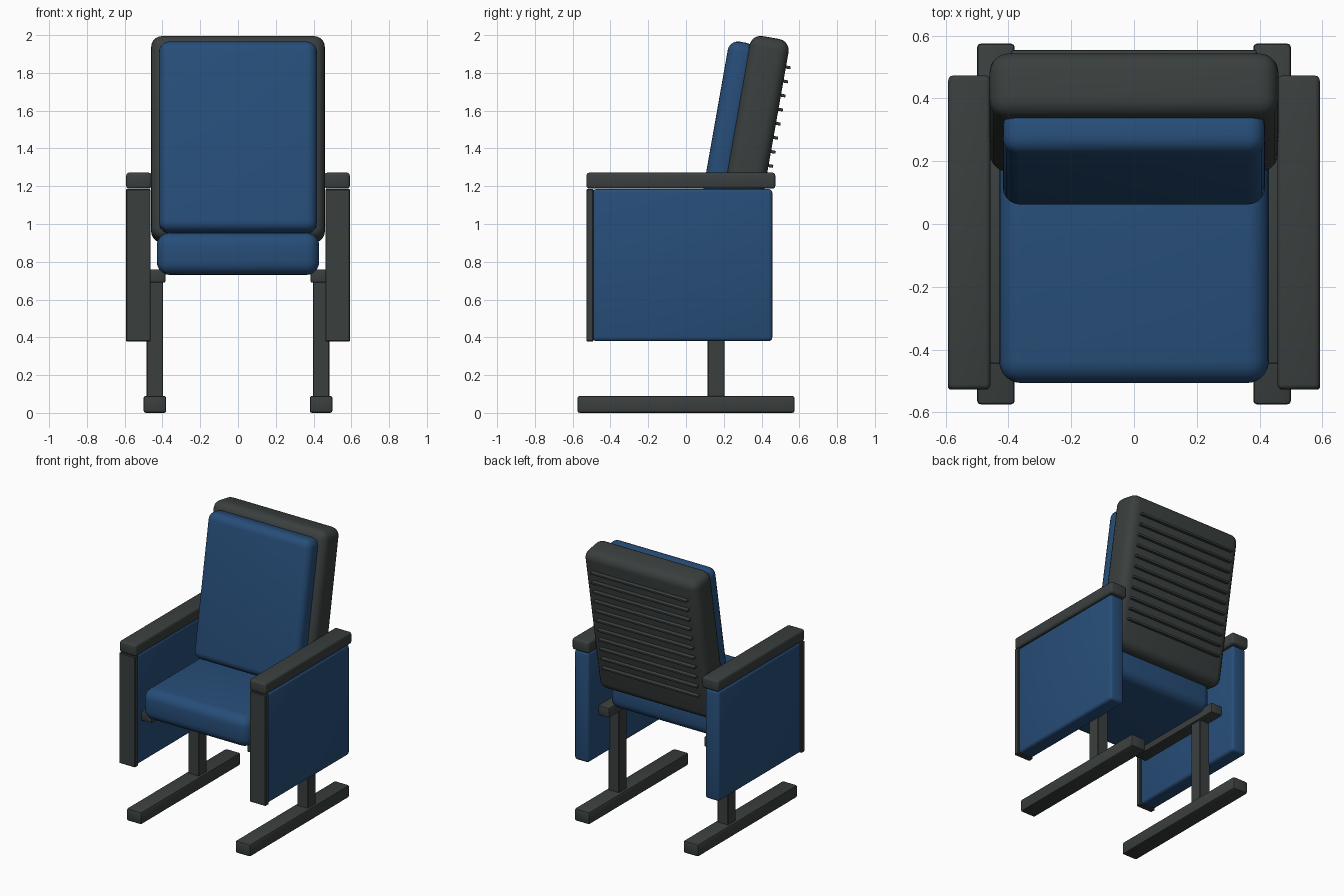
import bpy, bmesh, math
from mathutils import Matrix

if "Cube" in bpy.data.objects:
    bpy.data.objects.remove(bpy.data.objects["Cube"])


def material(name, rgb):
    m = bpy.data.materials.new(name)
    m.diffuse_color = (*rgb, 1)
    m.use_nodes = True
    m.node_tree.nodes["Principled BSDF"].inputs["Base Color"].default_value = m.diffuse_color
    return m


BLUE = material("blue_fabric", (0.02, 0.075, 0.19))
DARK = material("dark_grey", (0.042, 0.05, 0.049))


def box(name, mat, x, y, z, bevel=0.01, segments=2, matrix=None):
    """Rounded box spanning the given (min, max) ranges."""
    bm = bmesh.new()
    bmesh.ops.create_cube(bm, size=1)
    for v in bm.verts:
        for i, (lo, hi) in enumerate((x, y, z)):
            v.co[i] = lo if v.co[i] < 0 else hi
    if bevel:
        bmesh.ops.bevel(bm, geom=bm.edges[:], offset=bevel, segments=segments,
                        profile=0.5, affect='EDGES')
    if matrix:
        bm.transform(matrix)
    me = bpy.data.meshes.new(name)
    bm.to_mesh(me)
    bm.free()
    me.materials.append(mat)
    ob = bpy.data.objects.new(name, me)
    bpy.context.collection.objects.link(ob)
    bpy.context.view_layer.objects.active = ob
    ob.select_set(True)
    bpy.ops.object.shade_smooth_by_angle(angle=math.radians(35))
    ob.select_set(False)
    return ob


def pair(name, mat, x, y, z, **kw):
    """Matching parts on both sides."""
    box("right_" + name, mat, x, y, z, **kw)
    box("left_" + name, mat, (-x[1], -x[0]), y, z, **kw)


# Base: floor rails, posts and seat brackets
pair("floor_rail", DARK, (0.38, 0.50), (-0.575, 0.575), (0, 0.09), bevel=0.012)
pair("post", DARK, (0.397, 0.484), (0.115, 0.205), (0.08, 0.72), bevel=0.004, segments=1)
pair("seat_bracket", DARK, (0.385, 0.475), (-0.445, 0.34), (0.69, 0.76), bevel=0.006)

# Arms: upholstered panel, front trim and armrest
pair("side_panel", BLUE, (0.47, 0.585), (-0.495, 0.457), (0.38, 1.185), bevel=0.02, segments=3)
pair("front_trim", DARK, (0.463, 0.592), (-0.527, -0.49), (0.378, 1.185), bevel=0.004, segments=1)
pair("armrest", DARK, (0.457, 0.592), (-0.527, 0.473), (1.187, 1.272), bevel=0.016, segments=3)

# Seat cushion
box("seat_cushion", BLUE, (-0.43, 0.43), (-0.507, 0.29), (0.73, 0.955), bevel=0.07, segments=5)

# Reclined backrest: shell, cushion and horizontal ribs
tilt = Matrix.Rotation(math.radians(-10), 4, 'X')
box("back_shell", DARK, (-0.46, 0.46), (-0.007, 0.203), (0.94, 2.035),
    bevel=0.06, segments=5, matrix=tilt)
box("back_cushion", BLUE, (-0.418, 0.418), (-0.116, 0.03), (0.962, 1.985),
    bevel=0.055, segments=5, matrix=tilt)
for i in range(11):
    u = 1.895 - 0.0757 * i
    box(f"back_rib_{i + 1}", DARK, (-0.39, 0.39), (0.19, 0.228), (u - 0.008, u + 0.008),
        bevel=0.004, matrix=tilt)
